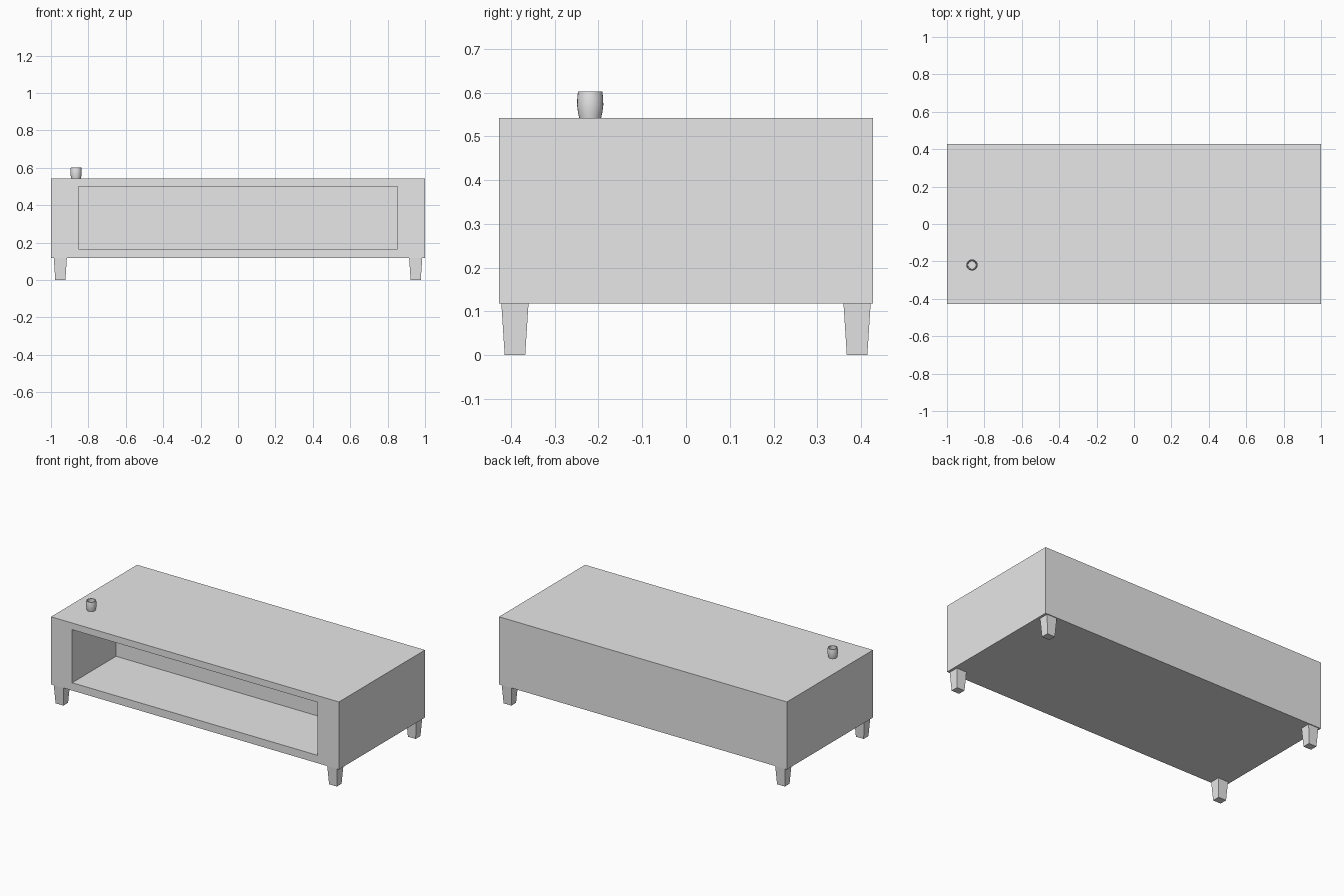
import bpy, bmesh, math

cube = bpy.data.objects.get("Cube")
if cube:
    bpy.data.objects.remove(cube, do_unlink=True)

grey = bpy.data.materials.new("light_grey")
grey.use_nodes = True
grey.diffuse_color = (0.8, 0.8, 0.8, 1)
grey.node_tree.nodes["Principled BSDF"].inputs["Base Color"].default_value = (0.8, 0.8, 0.8, 1)


def add_object(name, bm):
    bmesh.ops.recalc_face_normals(bm, faces=bm.faces)
    mesh = bpy.data.meshes.new(name)
    bm.to_mesh(mesh)
    bm.free()
    mesh.materials.append(grey)
    obj = bpy.data.objects.new(name, mesh)
    bpy.context.collection.objects.link(obj)
    return obj


HALF_DEPTH, BASE, TOP = 0.427, 0.118, 0.542

# Cabinet: box with an open shelf recessed into the front
bm = bmesh.new()
bmesh.ops.create_cube(bm, size=1)
for v in bm.verts:
    v.co.x *= 2
    v.co.y *= 2 * HALF_DEPTH
    v.co.z = TOP if v.co.z > 0 else BASE
bm.normal_update()
front = min(bm.faces, key=lambda f: f.calc_center_median().y)
bmesh.ops.inset_individual(bm, faces=[front], thickness=0.04)
for v in front.verts:
    v.co.x = math.copysign(0.853, v.co.x)
    v.co.z = 0.5 if v.co.z > 0.33 else 0.167
back = bmesh.ops.extrude_discrete_faces(bm, faces=[front])["faces"][0]
for v in back.verts:
    v.co.y = 0.008
add_object("cabinet", bm)

# Tapered legs at the four corners
for side, sx in (("right", -1), ("left", 1)):
    for end, sy in (("front", -1), ("back", 1)):
        bm = bmesh.new()
        bmesh.ops.create_cube(bm, size=2)
        for v in bm.verts:
            upper = v.co.z > 0
            v.co.x = sx * 0.95 + v.co.x * (0.035 if upper else 0.027)
            v.co.y = sy * 0.391 + v.co.y * (0.031 if upper else 0.0235)
            v.co.z = BASE if upper else 0
        add_object(f"{end}_{side}_leg", bm)

# Small hollow cup on the tabletop, turned from a profile
profile = [(0, 0), (0.025, 0), (0.028, 0.013), (0.03, 0.03), (0.0295, 0.045),
           (0.028, 0.06), (0.023, 0.06), (0.025, 0.03), (0.021, 0.008), (0, 0.008)]
bm = bmesh.new()
verts = [bm.verts.new((r, 0, z)) for r, z in profile]
edges = [bm.edges.new(pair) for pair in zip(verts, verts[1:])]
bmesh.ops.spin(bm, geom=verts + edges, cent=(0, 0, 0), axis=(0, 0, 1),
               angle=math.tau, steps=24)
bmesh.ops.remove_doubles(bm, verts=bm.verts, dist=0.0001)
cup = add_object("cup", bm)
cup.location = (-0.866, -0.219, TOP)
bpy.context.view_layer.objects.active = cup
cup.select_set(True)
bpy.ops.object.shade_smooth_by_angle(angle=math.radians(40))
